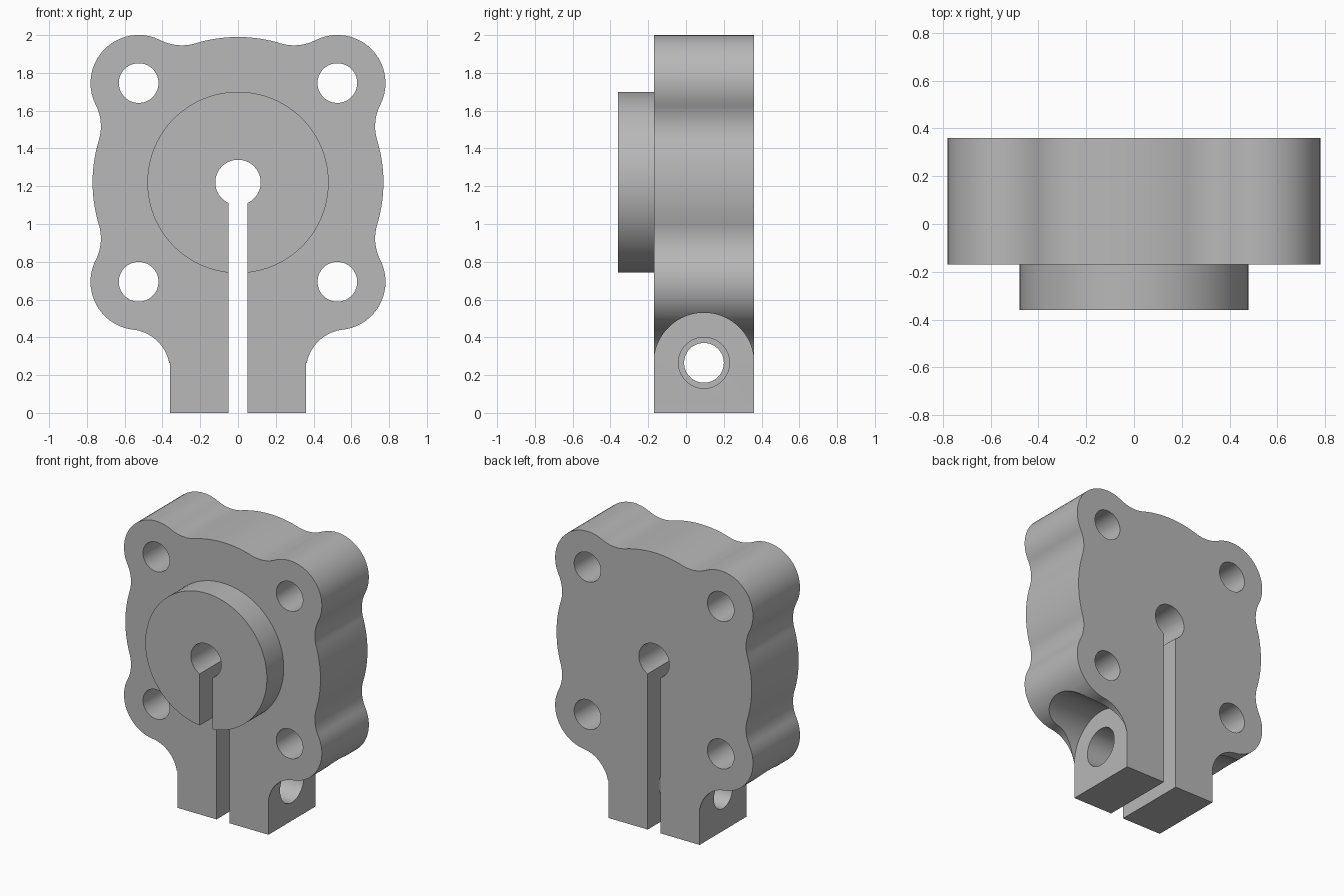
import bpy, bmesh, math
from mathutils import Vector

cube = bpy.data.objects.get("Cube")
if cube:
    bpy.data.objects.remove(cube, do_unlink=True)

# Main dimensions
FRONT, BACK, BOSS_FRONT = -0.17, 0.36, -0.36
MID_Y = (FRONT + BACK) / 2
BORE_Z = 1.22
LOBE = 0.526          # bolt offset from the bore axis
LOBE_R = 0.255
BODY_R = 0.77
VALLEY_R = 0.25
LEG_X = 0.36
LEG_FILLET = 0.22
SCREW_Z = 0.265

steel = bpy.data.materials.new("plain grey")
steel.use_nodes = True
GREY = (0.48, 0.48, 0.48, 1)
steel.diffuse_color = GREY
steel.node_tree.nodes["Principled BSDF"].inputs["Base Color"].default_value = GREY


def prism(name, points, y0, y1):
    """Extrude an x-z outline from y0 to y1."""
    bm = bmesh.new()
    face = bm.faces.new([bm.verts.new((x, y0, z)) for x, z in points])
    new = bmesh.ops.extrude_face_region(bm, geom=[face])["geom"]
    verts = [g for g in new if isinstance(g, bmesh.types.BMVert)]
    bmesh.ops.translate(bm, verts=verts, vec=(0, y1 - y0, 0))
    bmesh.ops.recalc_face_normals(bm, faces=bm.faces)
    mesh = bpy.data.meshes.new(name)
    bm.to_mesh(mesh)
    bm.free()
    mesh.materials.append(steel)
    obj = bpy.data.objects.new(name, mesh)
    bpy.context.collection.objects.link(obj)
    return obj


def rod(name, radius, start, end):
    """Cylinder between two points along x or y."""
    a, b = Vector(start), Vector(end)
    bpy.ops.mesh.primitive_cylinder_add(vertices=96, radius=radius, depth=(b - a).length,
                                        location=(a + b) / 2)
    obj = bpy.context.object
    obj.name = name
    obj.data.transform((b - a).to_track_quat("Z", "Y").to_matrix().to_4x4())
    obj.data.materials.append(steel)
    return obj


def block(name, x0, x1, y0, y1, z0, z1):
    return prism(name, [(x0, z0), (x1, z0), (x1, z1), (x0, z1)], y0, y1)


def combine(target, tool, operation):
    mod = target.modifiers.new("shape", "BOOLEAN")
    mod.operation, mod.solver, mod.object = operation, "EXACT", tool
    bpy.context.view_layer.objects.active = target
    bpy.ops.object.modifier_apply(modifier=mod.name)
    bpy.data.objects.remove(tool, do_unlink=True)


def arc(centre, radius, start, end, steps=20):
    """Points of the shorter arc from one point to another."""
    a0 = math.atan2(*(start - centre).yx)
    turn = math.atan2(*(end - centre).yx) - a0
    turn = (turn + math.pi) % math.tau - math.pi
    return [centre + radius * Vector((math.cos(a0 + turn * i / steps),
                                      math.sin(a0 + turn * i / steps)))
            for i in range(steps + 1)]


# Outline: chain of tangent circles down the right half, then mirrored
hub = Vector((0, BORE_Z))
d = math.hypot(LOBE, LOBE)
along = ((BODY_R + VALLEY_R) ** 2 - (LOBE_R + VALLEY_R) ** 2 + d * d) / (2 * d)
swing = math.acos(along / (BODY_R + VALLEY_R))


def valley(angle):
    return hub + (BODY_R + VALLEY_R) * Vector((math.cos(angle), math.sin(angle)))


q = math.pi / 4
upper, lower = hub + Vector((LOBE, LOBE)), hub + Vector((LOBE, -LOBE))
leg_x = LEG_X + LEG_FILLET
drop = math.sqrt((LOBE_R + LEG_FILLET) ** 2 - (leg_x - LOBE) ** 2)
leg_centre = Vector((leg_x, lower.y - drop))
chain = [(hub, BODY_R), (valley(q + swing), VALLEY_R), (upper, LOBE_R),
         (valley(q - swing), VALLEY_R), (hub, BODY_R), (valley(swing - q), VALLEY_R),
         (lower, LOBE_R), (leg_centre, LEG_FILLET)]
half = []
start = hub + Vector((0, BODY_R))
for i, (centre, radius) in enumerate(chain):
    if i + 1 < len(chain):
        nxt, nxt_r = chain[i + 1]
        end = centre.lerp(nxt, radius / (radius + nxt_r))
    else:
        end = centre - Vector((radius, 0))
    points = arc(centre, radius, start, end)
    half += points if i == 0 else points[1:]
    start = end
half.append(Vector((LEG_X, 0)))
outline = half + [Vector((-p.x, p.y)) for p in reversed(half[1:])]
body = prism("clamp_body", outline, FRONT, BACK)

# Round boss on the front
combine(body, rod("boss", 0.48, (0, BOSS_FRONT, BORE_Z), (0, FRONT + 0.1, BORE_Z)), "UNION")

# Centre bore and clamping slot
combine(body, rod("bore", 0.12, (0, -1, BORE_Z), (0, 1, BORE_Z)), "DIFFERENCE")
combine(body, block("slot", -0.05, 0.05, -1, 1, -0.2, BORE_Z), "DIFFERENCE")

# Four bolt holes
for x in (-LOBE, LOBE):
    for z in (BORE_Z - LOBE, BORE_Z + LOBE):
        combine(body, rod("bolt_hole", 0.105, (x, -1, z), (x, 1, z)), "DIFFERENCE")

# Round-topped seat and cross hole in each leg, wider on the left
for side, hole_r in ((1, 0.135), (-1, 0.105)):
    inner, outer = side * LEG_X, side * 1.2
    combine(body, rod("screw_seat", SCREW_Z, (inner, MID_Y, SCREW_Z),
                      (outer, MID_Y, SCREW_Z)), "DIFFERENCE")
    combine(body, block("seat_relief", min(inner, outer), max(inner, outer),
                        -1, 1, -0.2, SCREW_Z), "DIFFERENCE")
    combine(body, rod("screw_hole", hole_r, (0, MID_Y, SCREW_Z),
                      (outer, MID_Y, SCREW_Z)), "DIFFERENCE")

bpy.ops.object.select_all(action="DESELECT")
body.select_set(True)
bpy.context.view_layer.objects.active = body
bpy.ops.object.shade_smooth_by_angle(angle=math.radians(30))
